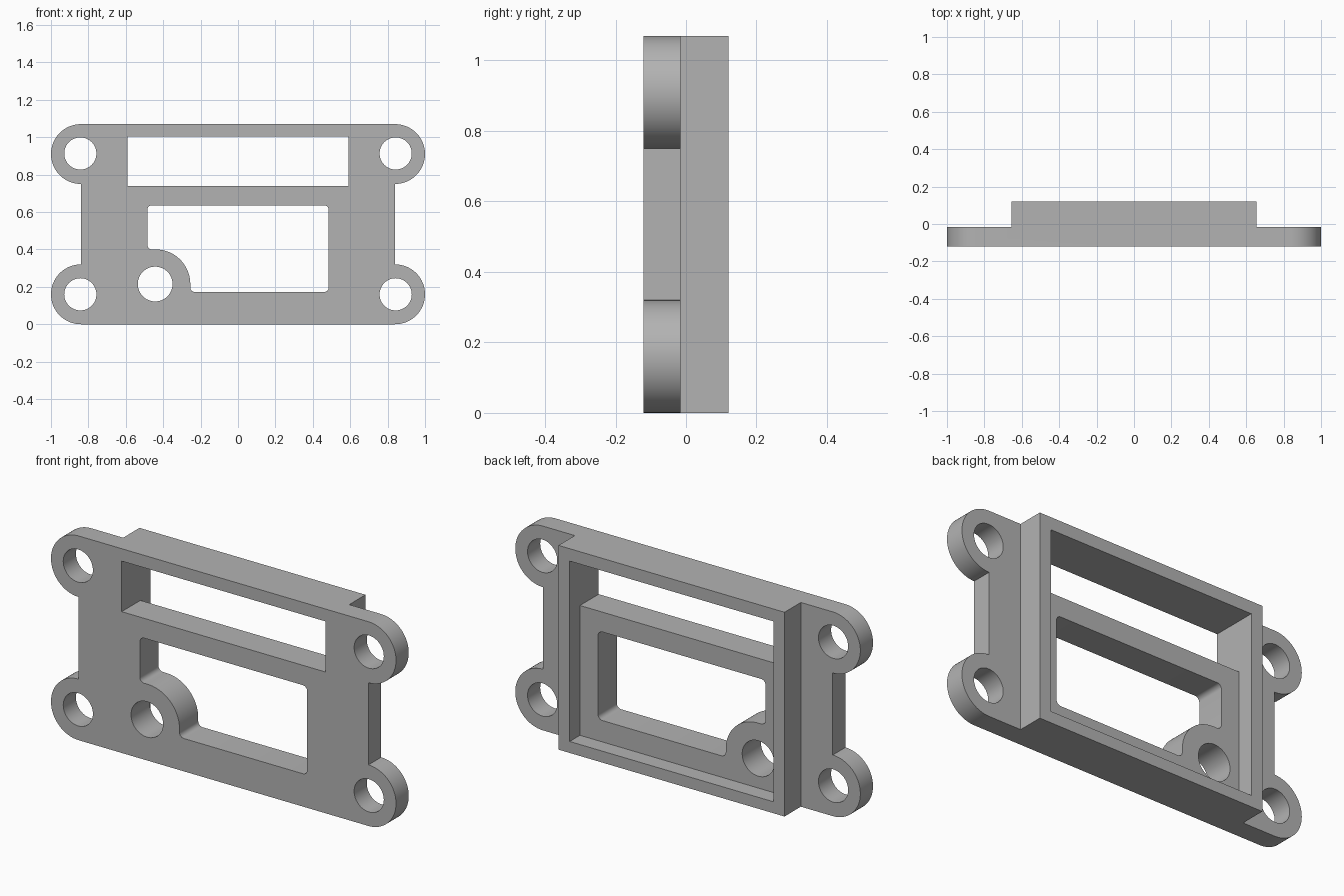
import bpy, bmesh
from math import cos, sin, pi, radians

if "Cube" in bpy.data.objects:
    bpy.data.objects.remove(bpy.data.objects["Cube"])

FRONT, BACK = -0.12, 0.12
PLATE_BACK, RECESS = -0.015, 0.035
HEIGHT = 1.07
EAR_X, EAR_R = 0.84, 0.16


def arc(cx, cz, r, start, end, steps=12):
    """Points on an arc, angles in degrees."""
    angles = [radians(start + (end - start) * i / steps) for i in range(steps + 1)]
    return [(cx + r * cos(a), cz + r * sin(a)) for a in angles]


def rect(x, low, high):
    return [(-x, low), (x, low), (x, high), (-x, high)]


def prism(name, points, y0, y1):
    """Solid made by extruding an x-z outline along y."""
    bm = bmesh.new()
    face = bm.faces.new([bm.verts.new((x, y0, z)) for x, z in points])
    grown = bmesh.ops.extrude_face_region(bm, geom=[face])["geom"]
    verts = [g for g in grown if isinstance(g, bmesh.types.BMVert)]
    bmesh.ops.translate(bm, verts=verts, vec=(0, y1 - y0, 0))
    bmesh.ops.recalc_face_normals(bm, faces=bm.faces)
    mesh = bpy.data.meshes.new(name)
    bm.to_mesh(mesh)
    bm.free()
    obj = bpy.data.objects.new(name, mesh)
    bpy.context.collection.objects.link(obj)
    return obj


def combine(target, tool, operation):
    """Boolean the tool into the target, then discard the tool."""
    tool.hide_render = True
    mod = target.modifiers.new(tool.name, "BOOLEAN")
    mod.operation, mod.solver, mod.object = operation, "EXACT", tool
    bpy.context.view_layer.objects.active = target
    bpy.ops.object.modifier_apply(modifier=mod.name)
    bpy.data.objects.remove(tool)


def cut(points, y0=FRONT - 0.1, y1=BACK + 0.1):
    combine(bezel, prism("cutter", points, y0, y1), "DIFFERENCE")


# Front plate with four rounded mounting ears
low, high = EAR_R, HEIGHT - EAR_R
right = arc(EAR_X, low, EAR_R, -90, 90, 32) + arc(EAR_X, high, EAR_R, -90, 90, 32)
left = [(-x, z) for x, z in reversed(right)]
bezel = prism("mounting_bezel", right + left, FRONT, PLATE_BACK)

# Rear housing
combine(bezel, prism("housing", rect(0.655, 0, HEIGHT), FRONT + 0.05, BACK), "UNION")

# Rear recess and upper opening
cut(rect(0.59, 0.06, 1.005), RECESS)
cut(rect(0.59, 0.74, 1.005))

# Lower window, its corner wrapping around the round boss
bx, bz, br, f = -0.44, 0.215, 0.185, 0.025
wx, z0, z1 = 0.485, 0.172, 0.636
window = (arc(wx - f, z0 + f, f, -90, 0, 6)
          + arc(wx - f, z1 - f, f, 0, 90, 6)
          + arc(f - wx, z1 - f, f, 90, 180, 6)
          + arc(f - wx, bz + br + f, f, 180, 270, 6)
          + arc(bx, bz, br, 90, 0, 20)
          + arc(bx + br + f, z0 + f, f, 180, 270, 6))
cut(window)

# Boss hole and ear holes
cut(arc(bx - 0.003, bz, 0.093, 0, 360, 48)[:-1])
for x in (-0.843, 0.843):
    for z in (low, high + 0.003):
        cut(arc(x, z, 0.086, 0, 360, 48)[:-1])

# Single grey finish
grey = bpy.data.materials.new("plain_grey")
grey.use_nodes = True
color = (0.45, 0.45, 0.45, 1)
grey.diffuse_color = color
grey.node_tree.nodes["Principled BSDF"].inputs["Base Color"].default_value = color
bezel.data.materials.clear()
bezel.data.materials.append(grey)
for poly in bezel.data.polygons:
    poly.material_index = 0

bpy.ops.object.select_all(action="DESELECT")
bezel.select_set(True)
bpy.context.view_layer.objects.active = bezel
bpy.ops.object.shade_smooth_by_angle(angle=radians(30))
